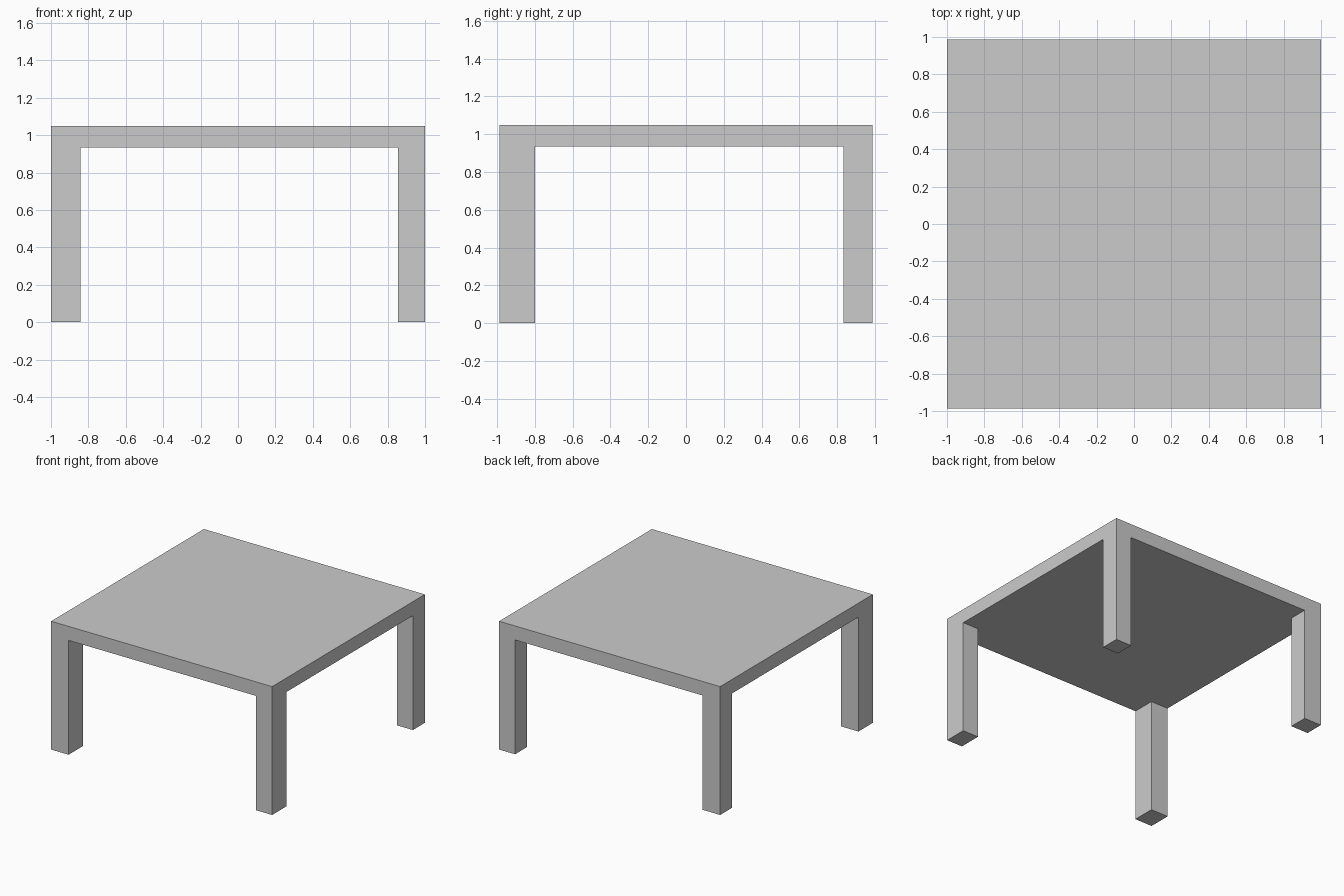
import bpy

if "Cube" in bpy.data.objects:
    bpy.data.objects.remove(bpy.data.objects["Cube"])

HALF_X, HALF_Y = 1.0, 0.987      # half size of the table
UNDERSIDE, TOP = 0.935, 1.05     # heights of the tabletop faces


def box(name, lo, hi):
    """Axis-aligned box between two opposite corners."""
    centre = [(a + b) / 2 for a, b in zip(lo, hi)]
    bpy.ops.mesh.primitive_cube_add(size=1, location=centre)
    obj = bpy.context.object
    obj.name = obj.data.name = name
    obj.scale = [b - a for a, b in zip(lo, hi)]
    bpy.ops.object.transform_apply(location=False, rotation=False, scale=True)
    return obj


# Tabletop slab
box("tabletop", (-HALF_X, -HALF_Y, UNDERSIDE), (HALF_X, HALF_Y, TOP))

# Legs flush with the corners: left legs are wider, front legs are deeper
x_spans = {"left": (-HALF_X, -0.842), "right": (0.856, HALF_X)}
y_spans = {"front": (-HALF_Y, -0.80), "back": (0.832, HALF_Y)}
for y_side, (y0, y1) in y_spans.items():
    for x_side, (x0, x1) in x_spans.items():
        box(f"{y_side}_{x_side}_leg", (x0, y0, 0), (x1, y1, UNDERSIDE))
